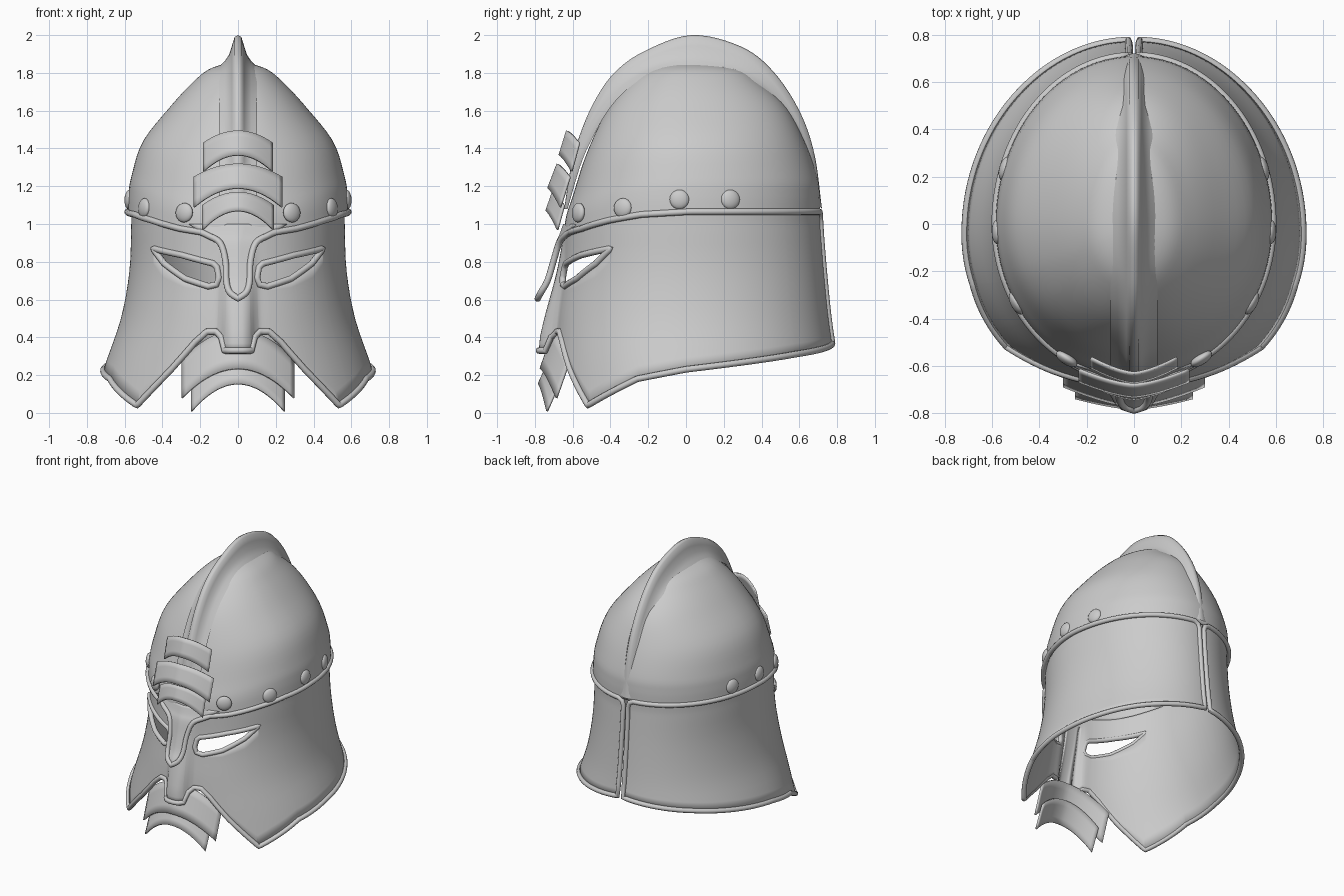
import bpy, bmesh, math
from mathutils import Vector

cube = bpy.data.objects.get("Cube")
if cube:
    bpy.data.objects.remove(cube)

steel = bpy.data.materials.new("steel_grey")
steel.use_nodes = True
GREY = (0.6, 0.6, 0.6, 1)
steel.diffuse_color = GREY
steel.node_tree.nodes["Principled BSDF"].inputs["Base Color"].default_value = GREY


def finish(ob, angle=40):
    bpy.ops.object.select_all(action="DESELECT")
    ob.select_set(True)
    bpy.context.view_layer.objects.active = ob
    bpy.ops.object.shade_smooth_by_angle(angle=math.radians(angle))


def spline(rows, t):
    """Smooth curve through rows of numbers, t from 0 to 1."""
    t = min(max(t, 0), 1) * (len(rows) - 1)
    i = min(int(t), len(rows) - 2)
    s = t - i
    out = []
    for k in range(len(rows[0])):
        p, q = rows[i][k], rows[i + 1][k]
        m = (q - rows[i - 1][k]) / 2 if i else q - p
        n = (rows[i + 2][k] - p) / 2 if i + 2 < len(rows) else q - p
        out.append(p + s * (m + s * (3 * (q - p) - 2 * m - n + s * (m + n - 2 * (q - p)))))
    return out


def key(table, x):
    """Straight-line lookup in (x, value) pairs."""
    for (a, p), (b, q) in zip(table, table[1:]):
        if x <= b:
            return p + (q - p) * max(0, (x - a) / (b - a))
    return table[-1][1]


def sheet(name, cols, thick, keep=lambda c, r: True, angle=40):
    """Skin a list of point columns, then thicken it inward."""
    bm = bmesh.new()
    grid = [[bm.verts.new(p) for p in col] for col in cols]
    for c in range(len(grid) - 1):
        for r in range(len(grid[0]) - 1):
            if keep(c, r):
                bm.faces.new((grid[c][r], grid[c + 1][r], grid[c + 1][r + 1], grid[c][r + 1]))
    bmesh.ops.remove_doubles(bm, verts=bm.verts, dist=0.0004)
    bmesh.ops.recalc_face_normals(bm, faces=bm.faces)
    me = bpy.data.meshes.new(name)
    bm.to_mesh(me)
    bm.free()
    me.materials.append(steel)
    ob = bpy.data.objects.new(name, me)
    bpy.context.collection.objects.link(ob)
    if thick:
        mod = ob.modifiers.new("thickness", "SOLIDIFY")
        mod.thickness = thick
    finish(ob, angle)


def tube(name, points, radius):
    cu = bpy.data.curves.new(name, "CURVE")
    cu.dimensions = "3D"
    cu.bevel_depth = radius
    cu.bevel_resolution = 3
    sp = cu.splines.new("POLY")
    sp.points.add(len(points) - 1)
    for p, co in zip(sp.points, points):
        p.co = (*co, 1)
    sp.use_cyclic_u = True
    cu.materials.append(steel)
    ob = bpy.data.objects.new(name, cu)
    bpy.context.collection.objects.link(ob)
    bpy.ops.object.select_all(action="DESELECT")
    ob.select_set(True)
    bpy.context.view_layer.objects.active = ob
    bpy.ops.object.convert(target="MESH")
    finish(bpy.context.object, 60)


def mirror(points):
    return [(-x, y, z) for x, y, z in points]


def around(a, z, w, f, b):
    """Point on an egg-shaped section; a = 0 is the front."""
    c = math.cos(a)
    return [w * math.sin(a), -(f if c > 0 else b) * c, z]


# Edge heights by angle from the front
BROW = [(0, .93), (.2, .945), (.55, .975), (.9, 1.02), (1.2, 1.05), (1.6, 1.065), (3.2, 1.065)]
HEM = [(0, .33), (.105, .33), (.135, .40), (.18, .43), (.26, .43), (.35, .375), (.52, .23),
       (.77, .04), (1.2, .18), (1.57, .23), (2.4, .31), (3.15, .37)]
EYE_TOP = [(.175, .715), (.195, .77), (.23, .79), (.55, .835), (.91, .87)]
EYE_LOW = [(.175, .715), (.195, .68), (.27, .67), (.5, .71), (.75, .79), (.91, .87)]
SLIT = math.pi - 0.035
# Mask section (half width, front, back) at even steps down from z = 1 to 0
MASK = [(.565, .645, .71), (.575, .655, .73), (.62, .685, .755), (.705, .705, .79), (.78, .725, .81)]


def mask_point(a, z):
    p = around(a, z, *spline(MASK, 1 - z))
    if abs(a) < 1:
        p[1] -= 0.08 * min(1, max(0, (.95 - z) / .55)) * math.exp(-(p[0] / .085) ** 4)
    return p


half = {SLIT * i / 90 for i in range(91)}
half |= {a for t in (HEM, EYE_TOP, EYE_LOW) for a, _ in t if a < SLIT}
half = sorted(half)
angles = [-a for a in reversed(half[1:])] + half

# Face mask and neck guard, with eye openings between the two row bands
ROWS = 10
cols = []
for a in angles:
    s = abs(a)
    top, low = key(EYE_TOP, s), key(EYE_LOW, s)
    zs = [key(BROW, s) + (top - key(BROW, s)) * i / ROWS for i in range(ROWS + 1)]
    zs += [low + (key(HEM, s) - low) * i / ROWS for i in range(ROWS + 1)]
    cols.append([mask_point(a, z) for z in zs])
sheet("face_mask", cols, 0.015, lambda c, r: r != ROWS)

# Dome
DOME = [(1.0, .585, .65, .71), (1.1, .58, .635, .708), (1.2, .565, .60, .695), (1.4, .505, .53, .63),
        (1.6, .36, .43, .53), (1.74, .24, .31, .39), (1.82, .145, .19, .27), (1.865, 0, 0, 0)]


def dome_point(a, t):
    z, w, f, b = spline(DOME, t)
    z0 = key(BROW, abs(a))
    return around(a, z0 + (z - 1) * (1.865 - z0) / .865, w, f, b)


sheet("dome", [[dome_point(math.pi * (i / 48 - 1), j / 32) for j in range(33)]
               for i in range(97)], 0.015)

# Crest: inner line on the dome (y, z), outer line at the ridge (y, z)
CREST = [(-.63, 1.08, -.645, 1.08), (-.57, 1.3, -.61, 1.3), (-.52, 1.43, -.57, 1.45),
         (-.43, 1.6, -.49, 1.64), (-.32, 1.73, -.38, 1.8), (-.17, 1.825, -.22, 1.915),
         (.03, 1.86, .03, 2.0), (.24, 1.82, .29, 1.94), (.40, 1.73, .46, 1.81),
         (.52, 1.58, .6, 1.6), (.61, 1.42, .68, 1.37), (.70, 1.1, .72, 1.08)]
SECTION = [(.1, -.2), (.07, .02), (.048, .25), (.032, .6), (.018, .93), (0, 1)]
profile = [(-x, k) for x, k in SECTION] + SECTION[-2::-1]
cols = []
for i in range(67):
    yi, zi, yo, zo = spline(CREST, i / 66)
    cols.append([(x, yi + (yo - yi) * k, zi + (zo - zi) * k) for x, k in profile])
sheet("crest", cols, 0, angle=70)

# Nose guard rows: height, half width, y
NOSE = [(1.0, .26, -.65), (.945, .17, -.67), (.90, .095, -.69), (.8, .066, -.715),
        (.7, .062, -.745), (.64, .045, -.775), (.605, .0, -.785)]


def nose_point(t, u):
    z, w, y = spline(NOSE, t)
    return (w * u, y + .25 * abs(w * u) ** 1.1, z)


sheet("nose_guard", [[nose_point(j / 24, i / 6) for j in range(25)] for i in range(-6, 7)], 0.015)

# Rolled trim: up the nose guard, along the brow, down the back slit, along the hem
path = [nose_point(j / 24, 1) for j in range(24, 3, -1)]
path += [dome_point(a, 0) for a in half if .33 < a < SLIT - .06]
path += [mask_point(SLIT - .02, 1.05)]
path += [mask_point(SLIT, 1.02 + (key(HEM, SLIT) - 1.02) * i / 8) for i in range(9)]
path += [mask_point(a, key(HEM, a)) for a in reversed(half[:-1])]
tube("edge_trim", path + mirror(path[1:-1])[::-1], 0.017)

# Eye trims
eye = [a for a in half if .175 <= a <= .91]
ring = [mask_point(a, key(EYE_TOP, a)) for a in eye]
ring += [mask_point(a, key(EYE_LOW, a)) for a in eye[-2:0:-1]]
tube("left_eye_trim", ring, 0.017)
tube("right_eye_trim", mirror(ring), 0.017)

# Rivets along the brow
for y, z in [(-.57, 1.06), (-.335, 1.085), (-.035, 1.13), (.235, 1.13)]:
    depth = .655 if y < 0 else .705
    x = .578 * math.sqrt(1 - (y / depth) ** 2)
    for side in (-1, 1):
        normal = Vector((side * x / .578 ** 2, y / depth ** 2, .1))
        bpy.ops.mesh.primitive_uv_sphere_add(segments=20, ring_count=10, location=(side * x, y, z))
        rivet = bpy.context.object
        rivet.name = "brow_rivet"
        rivet.scale = (.052, .052, .024)
        rivet.rotation_euler = normal.to_track_quat("Z", "Y").to_euler()
        rivet.data.materials.append(steel)
        finish(rivet)


# Overlapping curved plates on the forehead and chin
def plate(name, w, top, bot, arch_top, arch_bot, y_top, y_bot, bulge):
    cols = []
    for i in range(-12, 13):
        u = i / 12
        z0, z1 = top + arch_top * (1 - u * u), bot + arch_bot * (1 - u * u)
        out = bulge * (1 - abs(u) ** 1.5)
        cols.append([(w * u, y_top + (y_bot - y_top) * v - out, z0 + (z1 - z0) * v)
                     for v in (0, .25, .5, .75, 1)])
    sheet(name, cols, 0.012)


plate("forehead_plate_upper", .185, 1.43, 1.28, .065, .085, -.57, -.61, .065)
plate("forehead_plate_middle", .235, 1.25, 1.09, .07, .1, -.62, -.67, .065)
plate("forehead_plate_lower", .19, 1.10, .97, .07, .1, -.65, -.685, .06)
plate("chin_plate_upper", .30, .28, .08, .16, .155, -.62, -.69, .085)
plate("chin_plate_lower", .25, .17, .01, .14, .145, -.67, -.74, .045)
